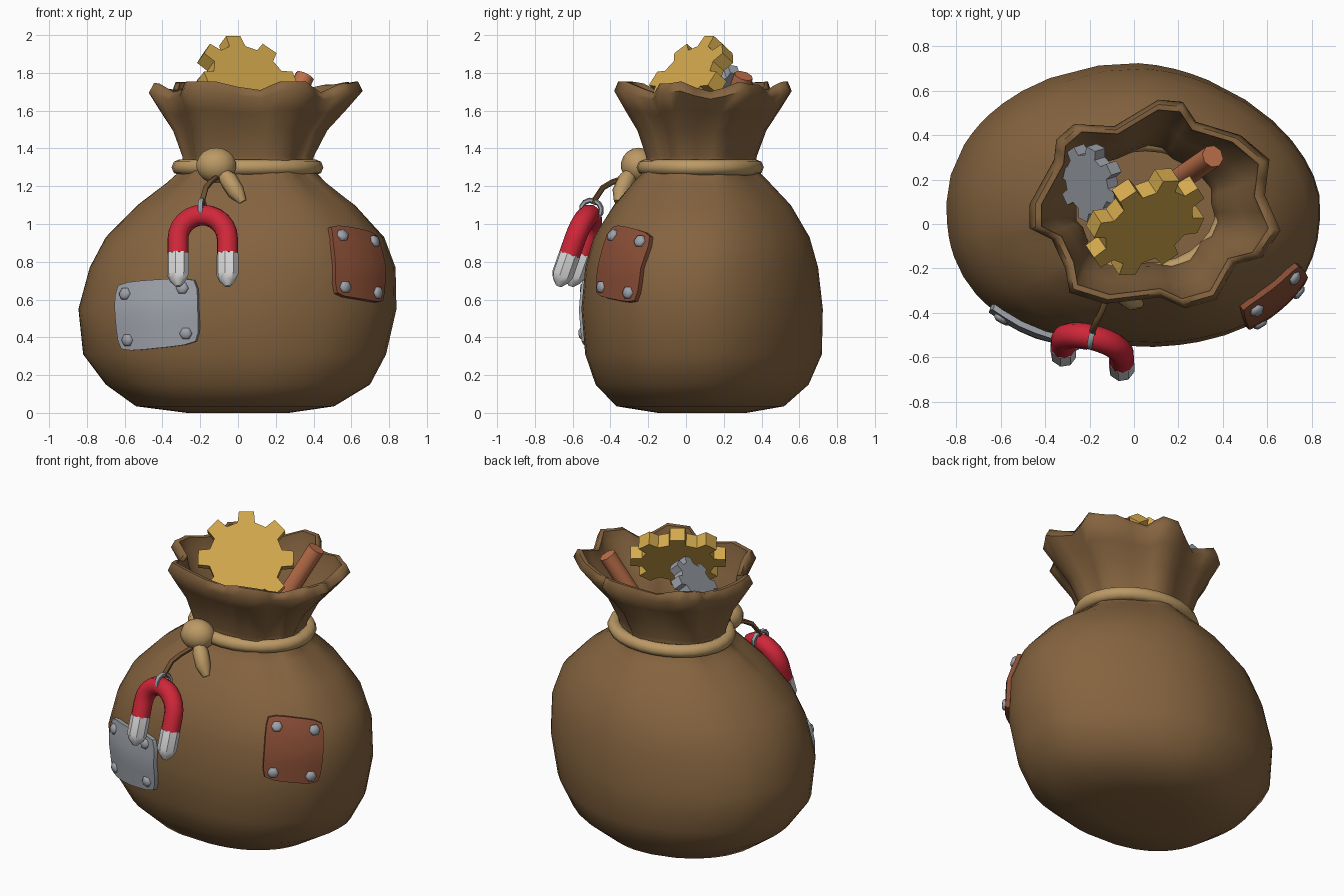
import bpy, bmesh, math
from mathutils import Vector, Matrix
from mathutils.bvhtree import BVHTree

if "Cube" in bpy.data.objects:
    bpy.data.objects.remove(bpy.data.objects["Cube"])


def mat(name, rgb):
    m = bpy.data.materials.new(name)
    m.diffuse_color = (*rgb, 1)
    m.use_nodes = True
    m.node_tree.nodes["Principled BSDF"].inputs["Base Color"].default_value = m.diffuse_color
    return m


BROWN = mat("sack brown", (0.235, 0.127, 0.05))
TAN = mat("rope tan", (0.50, 0.32, 0.13))
GOLD = mat("gold", (0.66, 0.40, 0.075))
STEEL = mat("steel grey", (0.34, 0.36, 0.40))
RED = mat("magnet red", (0.62, 0.02, 0.04))
WHITE = mat("pale tip", (0.72, 0.72, 0.72))
COPPER = mat("copper", (0.52, 0.165, 0.07))
RUST = mat("rust patch", (0.25, 0.075, 0.036))
CORD = mat("cord brown", (0.15, 0.08, 0.03))


def finish(bm, name, material, angle=35):
    bmesh.ops.recalc_face_normals(bm, faces=bm.faces[:])
    me = bpy.data.meshes.new(name)
    bm.to_mesh(me)
    bm.free()
    ob = bpy.data.objects.new(name, me)
    bpy.context.collection.objects.link(ob)
    me.materials.append(material)
    bpy.ops.object.select_all(action='DESELECT')
    ob.select_set(True)
    bpy.context.view_layer.objects.active = ob
    bpy.ops.object.shade_smooth_by_angle(angle=math.radians(angle))
    return ob


def loft(bm, rings, closed=False):
    """Skin rings of points; cap the ends unless the rings form a loop."""
    vs = [[bm.verts.new(p) for p in r] for r in rings]
    n = len(rings[0])
    for a, b in zip(vs, vs[1:] + (vs[:1] if closed else [])):
        for i in range(n):
            bm.faces.new((a[i], a[(i + 1) % n], b[(i + 1) % n], b[i]))
    if not closed:
        bm.faces.new(vs[0])
        bm.faces.new(vs[-1])


def tube(name, path, radii, material, sides=10, closed=False, ref=(0, 0, 1), angle=35):
    path = [Vector(p) for p in path]
    if not isinstance(radii, (list, tuple)):
        radii = [radii] * len(path)
    rings, n = [], len(path)
    for i, p in enumerate(path):
        nxt = path[(i + 1) % n] if closed else path[min(i + 1, n - 1)]
        t = (nxt - path[i - 1 if closed else max(i - 1, 0)]).normalized()
        u = t.cross(Vector(ref)).normalized()
        v = t.cross(u)
        rings.append([p + radii[i] * (u * math.cos(a) + v * math.sin(a))
                      for a in (2 * math.pi * k / sides for k in range(sides))])
    bm = bmesh.new()
    loft(bm, rings, closed)
    return finish(bm, name, material, angle)


def frame(center, normal, spin=0):
    n = Vector(normal).normalized()
    x = Vector((0, 0, 1)).cross(n).normalized()
    y = n.cross(x)
    m = Matrix((x, y, n)).transposed().to_4x4()
    return Matrix.Translation(center) @ m @ Matrix.Rotation(spin, 4, 'Z')


# Sack: wavy mouth outline, then rounded belly rings below it
RIM = [(.59, .13), (.61, .29), (.48, .40), (.28, .46), (.22, .55), (.11, .56), (-.09, .44),
       (-.27, .45), (-.35, .38), (-.36, .29), (-.47, .09), (-.47, -.02), (-.37, -.07),
       (-.31, -.20), (-.29, -.31), (-.13, -.36), (.12, -.33), (.23, -.38), (.37, -.34),
       (.46, -.18), (.58, -.15), (.66, -.03)]
MID = Vector((.09, .08))
rim = []
for i, p in enumerate(RIM):
    a, b = Vector(p), Vector(RIM[(i + 1) % len(RIM)])
    rim += [a, (a + b) / 2]
cols = []
for p in rim:
    d = p - MID
    t = math.atan2(d.y, d.x)
    ell = 1 / math.hypot(math.cos(t) / .54, math.sin(t) / .43)
    cols.append((p, t, d.length / ell - 1))


def oval(x0, x1, y0, y1, z, fold=0):
    ring = []
    for _, t, f in cols:
        c, s = math.cos(t), math.sin(t)
        # Fuller front, slightly flatter back right quarter
        e = 2 / 2.35 if s < 0 else (2 / 1.75 if c > 0 else 1)
        k = 1 + fold * f
        ring.append(Vector(((x0 + x1) / 2 + (x1 - x0) / 2 * math.copysign(abs(c) ** e, c) * k,
                            (y0 + y1) / 2 + (y1 - y0) / 2 * math.copysign(abs(s) ** e, s) * k, z)))
    return ring


NECK = oval(-.28, .38, -.20, .35, 0, .5)


def mouth(w, z, scale=1, rise=0):
    ring = []
    for (p, t, f), nk in zip(cols, NECK):
        q = MID + (nk.xy.lerp(p, w) - MID) * scale
        ring.append(Vector((*q, z + rise * max(-.045, min(.03, f * .35)))))
    return ring


rings = [oval(*r) for r in [
    (-.27, .27, -.15, .32, 0), (-.54, .51, -.37, .52, .035), (-.70, .70, -.48, .65, .15),
    (-.82, .785, -.535, .72, .31), (-.845, .84, -.555, .725, .55), (-.785, .835, -.535, .70, .77),
    (-.70, .775, -.49, .655, .93), (-.53, .62, -.385, .55, 1.10, .1),
    (-.37, .46, -.28, .43, 1.22, .3)]]
rings += [mouth(0, 1.30), mouth(.05, 1.36), mouth(.31, 1.49, 1, .2), mouth(.68, 1.59, 1, .5),
          mouth(1, 1.68, 1, .8), mouth(1, 1.725, .955, 1), mouth(1, 1.722, .905, 1),
          mouth(.95, 1.66, .90, 1), mouth(.55, 1.55, .92, .5), mouth(.12, 1.40, .93),
          mouth(0, 1.30, .93), mouth(0, 1.18, 1)]
bm = bmesh.new()
loft(bm, rings)
bmesh.ops.recalc_face_normals(bm, faces=bm.faces[:])
bvh = BVHTree.FromBMesh(bm)
finish(bm, "sack", BROWN, 65)

# Rope tie, knot and hanging tail
tube("rope_tie", [(.05 + .36 * math.cos(a), .075 + .295 * math.sin(a), 1.30)
                  for a in (2 * math.pi * k / 28 for k in range(28))], .042, TAN, 8, True, angle=60)
bm = bmesh.new()
bmesh.ops.create_uvsphere(bm, u_segments=14, v_segments=9, radius=1,
                          matrix=Matrix.Translation((-.115, -.25, 1.31)) @ Matrix.Diagonal((.108, .095, .094, 1)))
finish(bm, "rope_knot", TAN, 60)
tube("rope_tail", [(-.09, -.28, 1.28), (-.05, -.315, 1.235), (-.01, -.345, 1.17), (.025, -.36, 1.115)],
     [.028, .048, .046, .022], TAN, 8, ref=(0, 1, 0), angle=60)


# Gears
def gear(name, center, normal, r, teeth, depth, material, spin):
    m = frame(center, normal, spin)
    step = 2 * math.pi / teeth
    outline = [(rad, (k + off) * step) for k in range(teeth)
               for rad, off in ((r * .77, -.30), (r, -.20), (r, .20), (r * .77, .30))]
    bm = bmesh.new()
    loft(bm, [[m @ Vector((a * math.cos(t), a * math.sin(t), h)) for a, t in outline]
              for h in (-depth / 2, depth / 2)])
    finish(bm, name, material, 10)


gear("gold_gear", (.05, .01, 1.745), (.44, -.66, .60), .285, 8, .085, GOLD, math.pi / 2)
gear("steel_gear", (-.19, .185, 1.69), (-.70, -.22, .66), .178, 8, .065, STEEL, .2)

# Copper rod standing in the mouth
tube("copper_rod", [(.13, .15, 1.32), (.355, .305, 1.785)], .052, COPPER, 8, angle=50)


# Bolted patches laid on the sack
def patch(name, center, normal, corners, bolts, material, spin=0):
    m = frame(center, normal, spin)
    nrm = Vector(normal).normalized()

    def on_sack(x, y):
        hit = bvh.ray_cast(m @ Vector((x, y, .5)), -nrm)
        return hit[0], hit[1]

    c = [Vector(p) for p in corners]
    n = 6
    bm = bmesh.new()
    layers = []
    for lift in (-.03, .026):
        g = []
        for j in range(n + 1):
            row = []
            for i in range(n + 1):
                u, v = i / n, j / n
                q = c[0].lerp(c[1], u).lerp(c[3].lerp(c[2], u), v)
                # Softly clipped corners
                q *= 1 - .09 * (abs(2 * u - 1) * abs(2 * v - 1)) ** 4
                row.append(bm.verts.new(on_sack(*q)[0] + nrm * lift))
            g.append(row)
        layers.append(g)
        for j in range(n):
            for i in range(n):
                bm.faces.new((g[j][i], g[j][i + 1], g[j + 1][i + 1], g[j + 1][i]))
    edge = ([(0, i) for i in range(n)] + [(j, n) for j in range(n)]
            + [(n, i) for i in range(n, 0, -1)] + [(j, 0) for j in range(n, 0, -1)])
    for (a, b), (d, e) in zip(edge, edge[1:] + edge[:1]):
        bm.faces.new((layers[0][a][b], layers[0][d][e], layers[1][d][e], layers[1][a][b]))
    finish(bm, name, material, 35)
    bm = bmesh.new()
    for x, y in bolts:
        p, pn = on_sack(x, y)
        f = frame(p + nrm * .024, pn)
        loft(bm, [[f @ Vector((r * math.cos(k * math.pi / 3), r * math.sin(k * math.pi / 3), h))
                   for k in range(6)] for r, h in ((.034, -.01), (.034, .008), (.022, .019))])
    finish(bm, name + "_bolts", STEEL, 60)


patch("steel_patch", (-.42, -.46, .52), (-.33, -.94, 0),
      [(-.225, -.20), (.235, -.155), (.225, .20), (-.25, .17)],
      [(-.165, -.135), (.165, -.10), (.145, .14), (-.18, .11)], STEEL)
patch("rust_patch", (.63, -.33, .785), (.68, -.70, .22),
      [(-.17, -.19), (.18, -.195), (.17, .19), (-.18, .205)],
      [(-.11, -.14), (.115, -.145), (.11, .135), (-.115, .14)], RUST, -.13)

# Horseshoe magnet: arch, pale tips, clip and cord
O = Vector((-.187, -.555, .92))
SIDE = Vector((.97, -.24, 0)).normalized()
DOWN = Vector((0, -.33, -.944)).normalized()
OUT = SIDE.cross(DOWN)
R = .135


def at(s, d):
    return O + SIDE * s + DOWN * d


arch = [at(-R, .09)] + [at(-R * math.cos(a), -R * math.sin(a))
                        for a in (math.pi * k / 12 for k in range(13))] + [at(R, .09)]
tube("magnet", arch, .057, RED, 10, ref=OUT, angle=50)
for side, s in (("left", -R), ("right", R)):
    tube("magnet_tip_" + side, [at(s, .085), at(s, .20), at(s, .235), at(s, .265)],
         [.059, .059, .043, .014], WHITE, 8, ref=OUT, angle=40)
tube("magnet_clip", [at(0, -R - .03) + DOWN * .05 * math.cos(a) + OUT * .055 * math.sin(a)
                     for a in (2 * math.pi * k / 12 for k in range(12))], .014, STEEL, 6, True, ref=SIDE, angle=60)
top = at(0, -R - .08)
tube("magnet_cord", [top + DOWN * .02, top - DOWN * .008, (-.17, -.44, 1.192), (-.145, -.39, 1.222), (-.11, -.30, 1.25)],
     .015, CORD, 6, ref=(1, 0, 0), angle=60)
